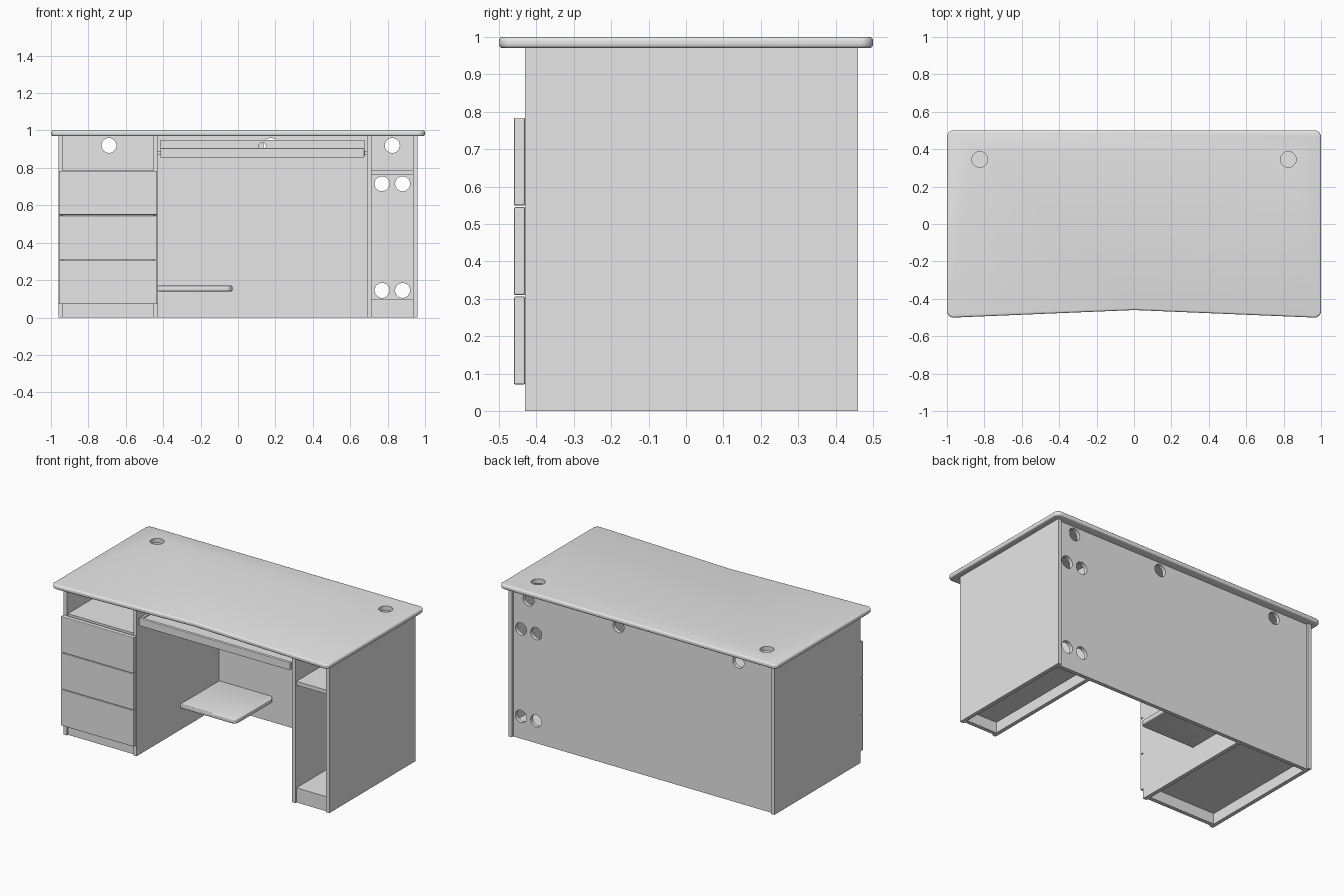
import bpy
import bmesh
import math

cube = bpy.data.objects.get("Cube")
if cube:
    bpy.data.objects.remove(cube, do_unlink=True)

GREY = (0.8, 0.8, 0.8, 1.0)
mat = bpy.data.materials.new("light_grey")
mat.use_nodes = True
mat.diffuse_color = GREY
mat.node_tree.nodes["Principled BSDF"].inputs["Base Color"].default_value = GREY


def finish(name, bm):
    bmesh.ops.recalc_face_normals(bm, faces=bm.faces)
    mesh = bpy.data.meshes.new(name)
    bm.to_mesh(mesh)
    bm.free()
    mesh.materials.append(mat)
    ob = bpy.data.objects.new(name, mesh)
    bpy.context.collection.objects.link(ob)
    return ob


def box(name, x, y, z, bevel=0):
    """Box from (min, max) pairs along each axis."""
    bm = bmesh.new()
    bmesh.ops.create_cube(bm, size=1)
    for v in bm.verts:
        v.co = [r[0] if c < 0 else r[1] for c, r in zip(v.co, (x, y, z))]
    if bevel:
        bmesh.ops.bevel(bm, geom=bm.edges[:], offset=bevel, segments=2,
                        affect='EDGES', profile=0.5)
    return finish(name, bm)


def slab(name, outline, z, corners, radius, edge):
    """Flat board from an outline, with chosen corners and all rims rounded."""
    bm = bmesh.new()
    face = bm.faces.new([bm.verts.new((px, py, z[0])) for px, py in outline])
    ext = bmesh.ops.extrude_face_region(bm, geom=[face])
    for v in ext["geom"]:
        if isinstance(v, bmesh.types.BMVert):
            v.co.z = z[1]
    bmesh.ops.recalc_face_normals(bm, faces=bm.faces)
    sharp = [outline[i] for i in corners]
    upright = [e for e in bm.edges
               if (e.verts[0].co - e.verts[1].co).xy.length < 1e-5
               and any(math.dist(e.verts[0].co.xy, p) < 1e-5 for p in sharp)]
    bmesh.ops.bevel(bm, geom=upright, offset=radius, segments=6,
                    affect='EDGES', profile=0.5)
    rim = [e for e in bm.edges if abs(e.verts[0].co.z - e.verts[1].co.z) < 1e-5]
    bmesh.ops.bevel(bm, geom=rim, offset=edge, segments=3,
                    affect='EDGES', profile=0.5)
    return finish(name, bm)


def drill(ob, centres, radius, axis):
    """Cut round cable holes through a board along y or z."""
    for c in centres:
        bpy.ops.mesh.primitive_cylinder_add(
            vertices=32, radius=radius, depth=0.12, location=c,
            rotation=(math.pi / 2 if axis == 'y' else 0, 0, 0))
        cutter = bpy.context.object
        cutter.hide_render = True
        cutter.data.materials.append(mat)
        mod = ob.modifiers.new("hole", 'BOOLEAN')
        mod.operation, mod.solver, mod.object = 'DIFFERENCE', 'EXACT', cutter
        bpy.context.view_layer.objects.active = ob
        bpy.ops.object.modifier_apply(modifier=mod.name)
        bpy.data.objects.remove(cutter, do_unlink=True)


def smooth(ob):
    bpy.ops.object.select_all(action='DESELECT')
    ob.select_set(True)
    bpy.context.view_layer.objects.active = ob
    bpy.ops.object.shade_smooth_by_angle(angle=math.radians(35))


T = 0.025                       # board thickness
FRONT, BACK = -0.43, 0.46
BACK_PANEL = (0.42, 0.445)

# Desktop with a shallow notched front edge and two cable holes
top = slab("desktop", [(-1, 0.5), (-1, -0.5), (-0.96, -0.5), (0, -0.46),
                       (0.96, -0.5), (1, -0.5), (1, 0.5)],
           (0.97, 1.0), (0, 1, 5, 6), 0.035, 0.01)
drill(top, [(s * 0.825, 0.345, 0.985) for s in (-1, 1)], 0.042, 'z')
smooth(top)

# Back panel with cable holes
back = box("back_panel", (-0.935, 0.935), BACK_PANEL, (0, 0.97))
holes = [(px, 0.92) for px in (-0.69, 0.175, 0.825)]
holes += [(px, pz) for px in (0.77, 0.88) for pz in (0.145, 0.715)]
drill(back, [(px, 0.432, pz) for px, pz in holes], 0.04, 'y')
smooth(back)

# Two pedestals: side panels, shelves and plinth
for side, x0, x1 in (("right", -0.96, -0.43), ("left", 0.69, 0.96)):
    inner = (x0 + T, x1 - T)
    for part, px in (("low_x", x0), ("high_x", x1 - T)):
        outer = (px == x0) == (side == "right")
        box(f"{side}_pedestal_panel_{part}", (px, px + T),
            (FRONT, BACK if outer else BACK_PANEL[0]), (0, 0.97))
    depth = (FRONT + 0.012, BACK_PANEL[0])
    box(f"{side}_pedestal_shelf", inner, depth, (0.765, 0.79))
    box(f"{side}_pedestal_bottom", inner, depth, (0.07, 0.095))
    box(f"{side}_plinth", inner, (depth[0], depth[0] + T), (0, 0.07))

# Drawer fronts
for i in range(3):
    z0 = 0.071 + i * 0.239
    box(f"drawer_front_{i + 1}", (-0.958, -0.432), (-0.46, FRONT),
        (z0, z0 + 0.235), 0.004)

# Pull-out tray under the desktop
TX = (-0.415, 0.675)
box("tray_front", TX, (FRONT, FRONT + 0.02), (0.855, 0.905), 0.003)
box("tray_floor", TX, (FRONT + 0.02, -0.08), (0.865, 0.882))
tray_back = box("tray_back", TX, (-0.1, -0.08), (0.882, 0.95))
drill(tray_back, [(0.13, -0.09, 0.917)], 0.019, 'y')
for name, xr in (("right", (-0.43, -0.415)), ("left", (0.675, 0.69))):
    box(f"tray_runner_{name}", xr, (FRONT + 0.03, -0.08), (0.87, 0.89))

# Low shelf in the knee space
low = slab("knee_space_shelf", [(-0.43, 0.42), (-0.43, 0.02),
                                (-0.03, 0.02), (-0.03, 0.42)],
           (0.14, 0.17), (2, 3), 0.035, 0.006)
smooth(low)
